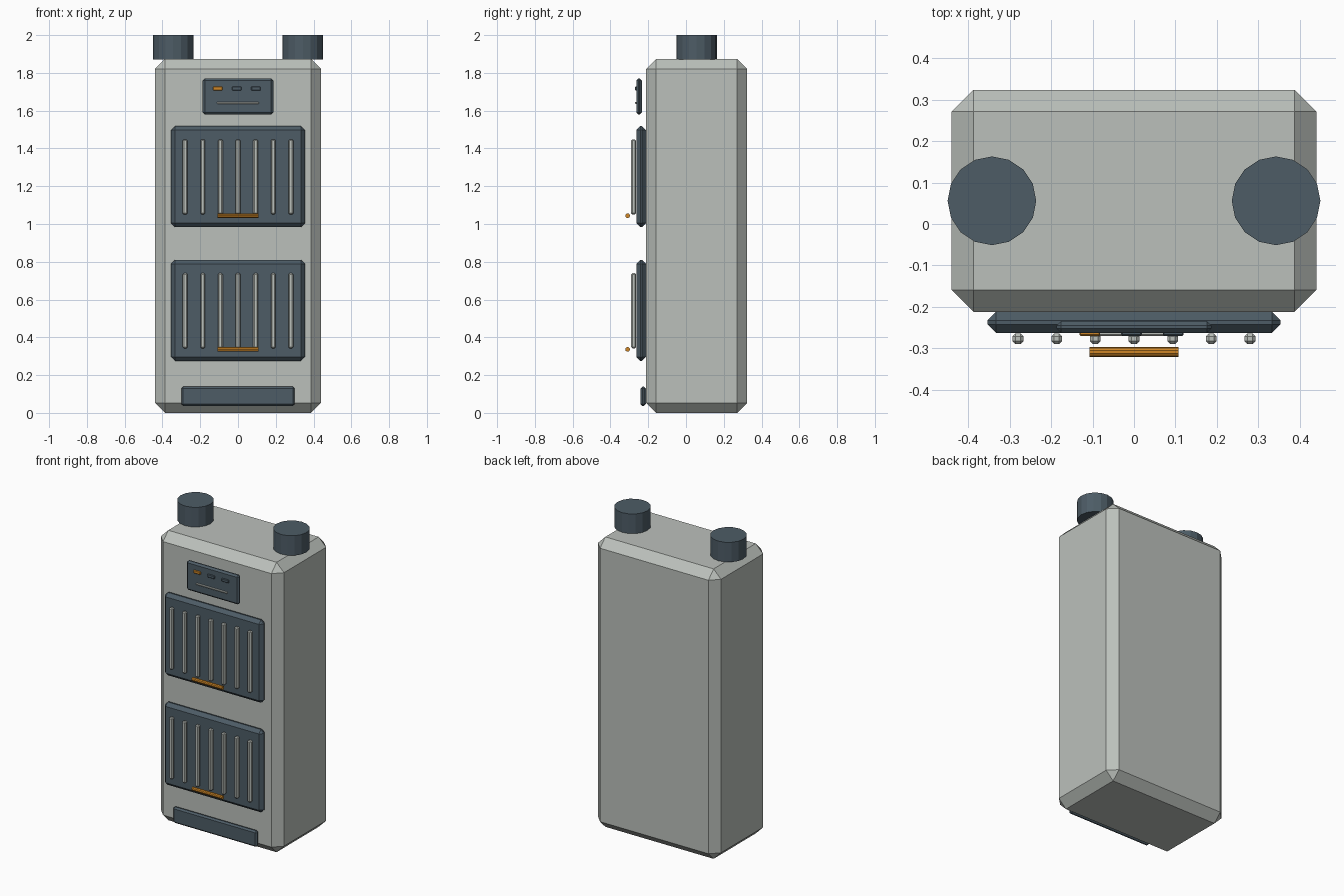
import bpy, bmesh
from math import radians
from mathutils import Matrix

cube = bpy.data.objects.get("Cube")
if cube:
    bpy.data.objects.remove(cube, do_unlink=True)


def material(name, rgb):
    mat = bpy.data.materials.new(name)
    mat.use_nodes = True
    mat.diffuse_color = (*rgb, 1)
    mat.node_tree.nodes["Principled BSDF"].inputs["Base Color"].default_value = (*rgb, 1)
    return mat


GREY = material("light_grey", (0.50, 0.53, 0.50))
SLATE = material("slate_blue", (0.074, 0.107, 0.133))
ORANGE = material("orange", (0.62, 0.24, 0.02))


def finish(name, bm, mat):
    bmesh.ops.recalc_face_normals(bm, faces=bm.faces)
    mesh = bpy.data.meshes.new(name)
    bm.to_mesh(mesh)
    bm.free()
    mesh.materials.append(mat)
    obj = bpy.data.objects.new(name, mesh)
    bpy.context.collection.objects.link(obj)
    return obj


def box(name, x, y, z, mat, bevel):
    """Chamfered box spanning three (low, high) ranges."""
    bm = bmesh.new()
    bmesh.ops.create_cube(bm, size=1)
    spans = (x, y, z)
    bmesh.ops.scale(bm, verts=bm.verts, vec=[b - a for a, b in spans])
    bmesh.ops.translate(bm, verts=bm.verts, vec=[(a + b) / 2 for a, b in spans])
    bmesh.ops.bevel(bm, geom=bm.edges[:], offset=bevel, segments=1,
                    affect='EDGES', profile=0.5)
    return finish(name, bm, mat)


def cylinder(name, centre, radius, length, sides, mat, axis='Z'):
    bm = bmesh.new()
    turn = Matrix.Rotation(radians(90), 4, 'Y') if axis == 'X' else Matrix()
    bmesh.ops.create_cone(bm, cap_ends=True, segments=sides, radius1=radius,
                          radius2=radius, depth=length,
                          matrix=Matrix.Translation(centre) @ turn)
    return finish(name, bm, mat)


# Cabinet
box("cabinet", (-0.44, 0.44), (-0.212, 0.324), (0, 1.873), GREY, 0.053)

# Two pipe stubs on top
for side, x in (("right", -0.343), ("left", 0.343)):
    cylinder(side + "_pipe_stub", (x, 0.056, 1.936), 0.107, 0.128, 16, SLATE)

# Two ribbed doors with handles
for level, low in (("lower", 0.275), ("upper", 0.983)):
    box(level + "_door", (-0.354, 0.354), (-0.263, -0.212), (low, low + 0.535), SLATE, 0.021)
    for i in range(7):
        x = (i - 3) * 0.0933
        box(f"{level}_door_rib_{i + 1}", (x - 0.013, x + 0.013), (-0.29, -0.264),
            (low + 0.067, low + 0.465), GREY, 0.007)
    cylinder(level + "_door_handle", (0, -0.309, low + 0.061), 0.0125, 0.216, 10, ORANGE, 'X')

# Control panel with indicators and slot bar
box("control_panel", (-0.187, 0.187), (-0.263, -0.234), (1.58, 1.77), SLATE, 0.011)
for i, mat in enumerate((ORANGE, SLATE, SLATE)):
    x = -0.107 + i * 0.101
    box(f"indicator_{i + 1}", (x - 0.025, x + 0.025), (-0.27, -0.258),
        (1.707, 1.727), mat, 0.003)
box("panel_bar", (-0.112, 0.11), (-0.27, -0.258), (1.636, 1.647), GREY, 0.003)

# Ash drawer cover at the foot
box("foot_cover", (-0.3, 0.3), (-0.24, -0.213), (0.036, 0.14), SLATE, 0.01)
